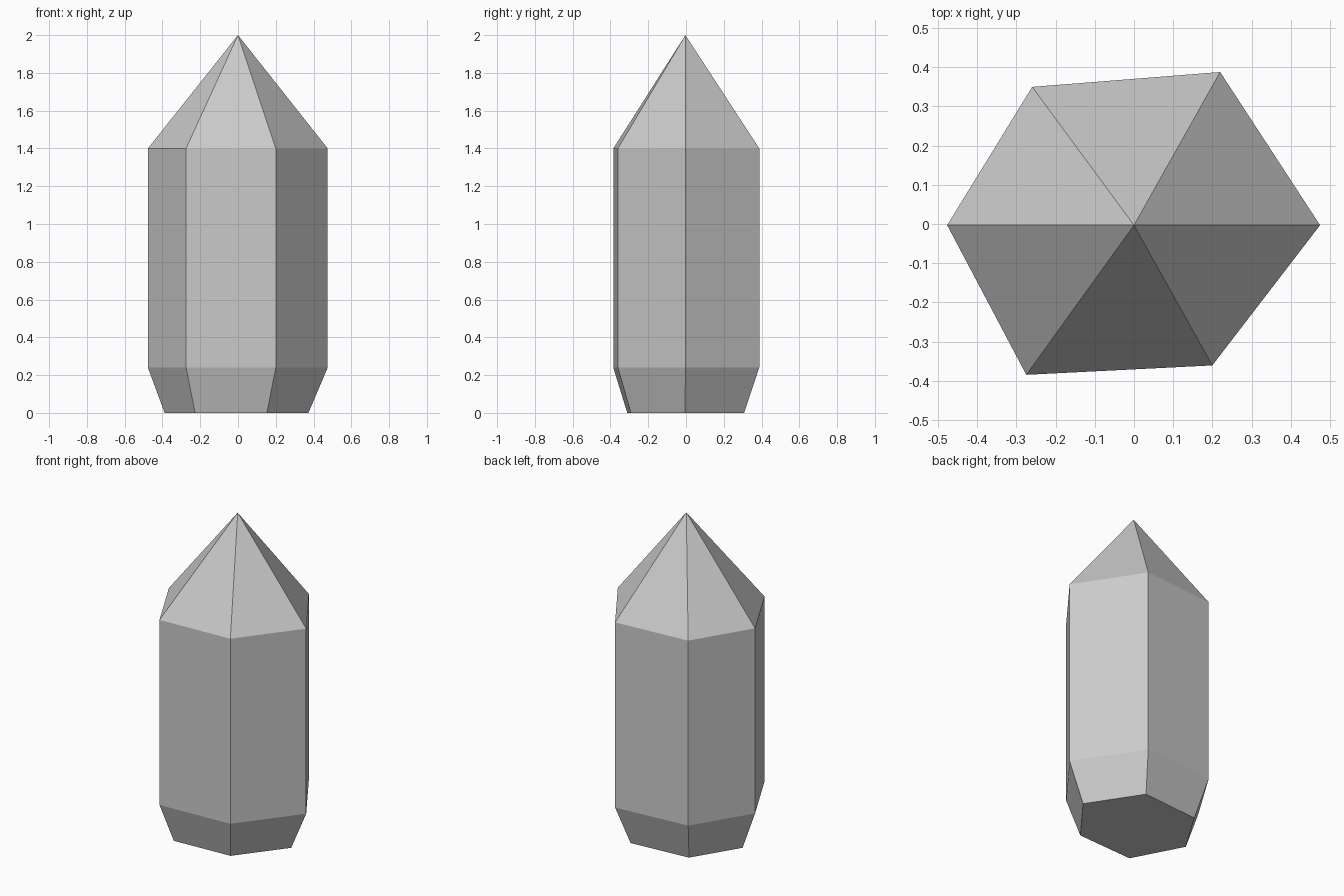
import bpy
import bmesh

cube = bpy.data.objects.get("Cube")
if cube:
    bpy.data.objects.remove(cube, do_unlink=True)

# Single grey stone colour
stone = bpy.data.materials.new("grey_stone")
stone.use_nodes = True
grey = (0.6, 0.6, 0.6, 1)
stone.diffuse_color = grey
stone.node_tree.nodes["Principled BSDF"].inputs["Base Color"].default_value = grey

# Irregular six-sided outline of the shaft
outline = [(0.475, -0.003), (0.22, 0.388), (-0.26, 0.35),
           (-0.477, -0.003), (-0.275, -0.385), (0.2, -0.361)]

bm = bmesh.new()


def ring(z, scale=1, dx=0, dy=0):
    return [bm.verts.new((x * scale + dx, y * scale + dy, z)) for x, y in outline]


# Tapered foot, straight shaft and pointed tip
base = ring(0, 0.8, -0.007, -0.003)
low = ring(0.24)
high = ring(1.4)
apex = bm.verts.new((0, -0.003, 2))

bm.faces.new(base[::-1])
count = len(outline)
for i in range(count):
    j = (i + 1) % count
    for a, b in ((base, low), (low, high)):
        bm.faces.new((a[i], a[j], b[j], b[i]))
    bm.faces.new((high[i], high[j], apex))
bmesh.ops.recalc_face_normals(bm, faces=bm.faces)

mesh = bpy.data.meshes.new("crystal")
bm.to_mesh(mesh)
bm.free()
mesh.materials.append(stone)
bpy.context.collection.objects.link(bpy.data.objects.new("crystal", mesh))
